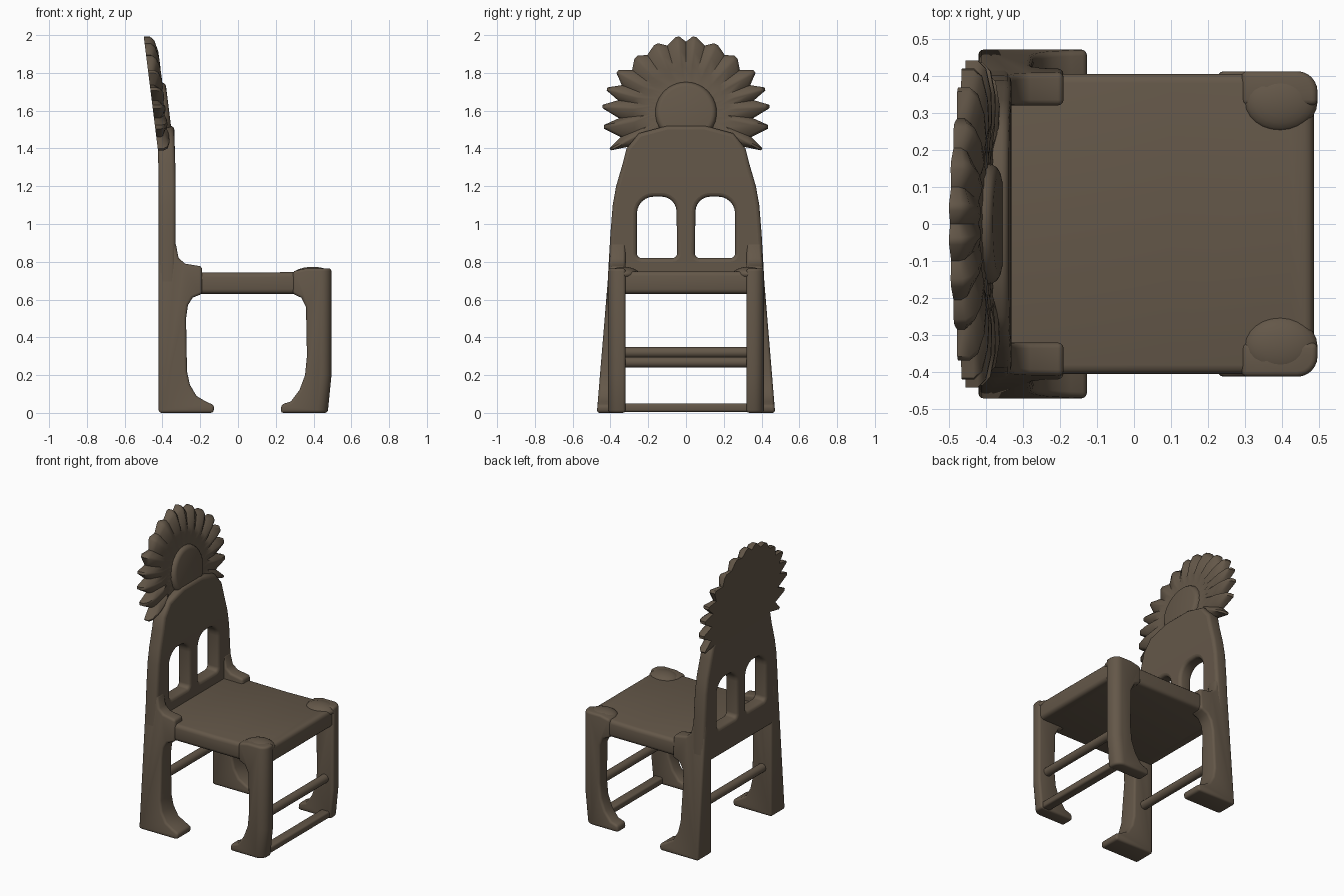
import bpy, bmesh, math
from mathutils import Matrix, Vector

if "Cube" in bpy.data.objects:
    bpy.data.objects.remove(bpy.data.objects["Cube"], do_unlink=True)

wood = bpy.data.materials.new("dark_brown_wood")
wood.use_nodes = True
wood.diffuse_color = (0.127, 0.096, 0.066, 1)
bsdf = next(n for n in wood.node_tree.nodes if n.type == 'BSDF_PRINCIPLED')
bsdf.inputs["Base Color"].default_value = wood.diffuse_color
bsdf.inputs["Roughness"].default_value = 0.8


def finish(name, data, bevel=0.0, mirror=False, angle=45):
    """Make the object, bake its modifiers, and shade it."""
    if isinstance(data, bmesh.types.BMesh):
        bmesh.ops.recalc_face_normals(data, faces=data.faces)
        mesh = bpy.data.meshes.new(name)
        data.to_mesh(mesh)
        data.free()
        data = mesh
    obj = bpy.data.objects.new(name, data)
    bpy.context.collection.objects.link(obj)
    if bevel:
        mod = obj.modifiers.new("round", 'BEVEL')
        mod.width, mod.segments, mod.limit_method = bevel, 3, 'ANGLE'
        mod.angle_limit = math.radians(40)
    if mirror:
        mod = obj.modifiers.new("mirror", 'MIRROR')
        mod.use_axis = (False, True, False)
        mod.use_mirror_merge = False
    deps = bpy.context.evaluated_depsgraph_get()
    baked = bpy.data.meshes.new_from_object(obj.evaluated_get(deps))
    obj.modifiers.clear()
    obj.data = baked
    baked.materials.clear()
    baked.materials.append(wood)
    bpy.ops.object.select_all(action='DESELECT')
    obj.select_set(True)
    bpy.context.view_layer.objects.active = obj
    bpy.ops.object.shade_smooth_by_angle(angle=math.radians(angle))
    return obj


def side_prism(profile, y0, y1):
    """Extrude an x-z profile along y."""
    bm = bmesh.new()
    face = bm.faces.new([bm.verts.new((x, y0, z)) for x, z in profile])
    ext = bmesh.ops.extrude_face_region(bm, geom=[face])
    for v in ext["geom"]:
        if isinstance(v, bmesh.types.BMVert):
            v.co.y = y1
    return bm


def round_corner(bm, test, radius):
    edges = [e for e in bm.edges if all(test(v.co) for v in e.verts)]
    bmesh.ops.bevel(bm, geom=edges, offset=radius, segments=6, profile=0.5,
                    affect='EDGES')


# Rear legs with feet and the short arms over the seat, splayed outward
rear = side_prism([(-0.42, 0), (-0.13, 0), (-0.125, 0.04), (-0.17, 0.06),
                   (-0.22, 0.09), (-0.255, 0.15), (-0.27, 0.22),
                   (-0.275, 0.5), (-0.265, 0.57), (-0.24, 0.61), (-0.19, 0.63),
                   (-0.19, 0.775), (-0.28, 0.79), (-0.315, 0.82),
                   (-0.33, 0.9), (-0.42, 0.9)], 0.32, 0.41)
for v in rear.verts:
    if v.co.y > 0.37:
        v.co.y += 0.062 * (1 - v.co.z / 0.75)
finish("rear_legs", rear, 0.015, True)

# Front legs, feet pointing backward
front = side_prism([(0.475, 0), (0.495, 0.2), (0.495, 0.765), (0.36, 0.765),
                    (0.29, 0.75), (0.29, 0.63), (0.335, 0.61), (0.36, 0.56),
                    (0.365, 0.3), (0.355, 0.2), (0.325, 0.12), (0.28, 0.06),
                    (0.23, 0.045), (0.225, 0)], 0.32, 0.412)
round_corner(front, lambda c: c.x > 0.47 and c.y > 0.4, 0.055)
finish("front_legs", front, 0.015, True)

# Rounded leg caps at the front seat corners
cap = bmesh.new()
bmesh.ops.create_uvsphere(cap, u_segments=24, v_segments=12, radius=1,
                          matrix=Matrix.Translation((0.395, 0.33, 0.735))
                          @ Matrix.Diagonal((0.1, 0.082, 0.038, 1)))
finish("front_leg_caps", cap, mirror=True)

# Seat slab
seat = side_prism([(-0.38, 0.63), (0.485, 0.63), (0.485, 0.75),
                   (0.1, 0.742), (-0.38, 0.745)], -0.405, 0.405)
round_corner(seat, lambda c: c.x > 0.48 and c.y > 0.4, 0.07)
round_corner(seat, lambda c: c.x > 0.48 and c.y < -0.4, 0.07)
finish("seat", seat, 0.025)

# Stretchers between the legs
for name, x, z in (("rear_stretcher", -0.35, 0.32),
                   ("front_stretcher", 0.43, 0.268)):
    bar = bmesh.new()
    bmesh.ops.create_cone(bar, cap_ends=True, segments=12, radius1=0.029,
                          radius2=0.029, depth=0.7,
                          matrix=Matrix.Translation((x, 0, z))
                          @ Matrix.Rotation(math.pi / 2, 4, 'X'))
    finish(name, bar)
finish("front_floor_bar",
       side_prism([(0.40, 0.005), (0.465, 0.005), (0.465, 0.05),
                   (0.40, 0.05)], -0.35, 0.35), 0.012)

# Backrest panel with two arched openings
half = [(0.418, 0.63), (0.41, 0.78), (0.4, 0.95), (0.388, 1.1), (0.37, 1.2),
        (0.335, 1.32), (0.315, 1.4), (0.25, 1.48), (0.1, 1.52)]
outline = half + [(-y, z) for y, z in reversed(half)]


def opening(side):
    pts = []
    # corner centres with radii: wide arch at the top, small at the sill
    for cy, cz, r, start in ((0.235, 0.845, 0.025, -90), (0.17, 1.055, 0.09, 0),
                             (0.13, 1.065, 0.08, 90), (0.072, 0.845, 0.025, 180)):
        for i in range(7):
            a = math.radians(start + 15 * i)
            pts.append((side * (cy + r * math.cos(a)), cz + r * math.sin(a)))
    return pts


curve = bpy.data.curves.new("backrest_outline", 'CURVE')
curve.dimensions, curve.fill_mode = '2D', 'BOTH'
curve.extrude, curve.bevel_depth, curve.bevel_resolution = 0.025, 0.02, 2
curve.offset = -0.02
for pts in (outline, opening(1), opening(-1)):
    spline = curve.splines.new('POLY')
    spline.points.add(len(pts) - 1)
    for p, (y, z) in zip(spline.points, pts):
        p.co = (y, z, 0, 1)
    spline.use_cyclic_u = True
helper = bpy.data.objects.new("backrest_outline", curve)
bpy.context.collection.objects.link(helper)
panel = bpy.data.meshes.new_from_object(
    helper.evaluated_get(bpy.context.evaluated_depsgraph_get()))
bpy.data.objects.remove(helper, do_unlink=True)
for v in panel.vertices:
    y, z, x = v.co
    v.co = (x - 0.375 - 0.03 * max(0, z - 1.25), y, z)
finish("backrest_panel", panel)

# Petal crown: tips and valleys from the top down one side, then mirrored
tips = [(0.045, 2.0), (0.16, 1.96), (0.27, 1.89), (0.375, 1.815),
        (0.435, 1.72), (0.462, 1.625), (0.455, 1.515), (0.42, 1.385)]
valleys = [(0.1, 1.945), (0.205, 1.895), (0.285, 1.815), (0.34, 1.735),
           (0.36, 1.655), (0.355, 1.56), (0.345, 1.46), (0.3, 1.41)]
side = [p for pair in zip(tips, valleys) for p in pair] + [(0.16, 1.385)]
loop = [(0, 1.965)] + side + [(0, 1.375)] + [(-y, z) for y, z in reversed(side)]
centre = Vector((0, 1.6))


def rear_x(z):
    return -0.425 - 0.075 * (z - 1.4) / 0.6


def is_tip(p):
    return (abs(p[0]), p[1]) in tips


# Each outline point is drawn out a little so tips are blunt, not needles
fine = []
for i, p in enumerate(loop):
    before, after = Vector(loop[i - 1]), Vector(loop[(i + 1) % len(loop)])
    here = Vector(p)
    if is_tip(p):
        fine += [(here.lerp(before, 0.2), 1), (here.lerp(after, 0.2), 1)]
    else:
        fine.append((here, 0))

bm = bmesh.new()
rings = []
# fraction of the outline, height of valleys, extra height of petal ridges
for f, low, ridge in ((1, 0, 0), (1, 0.02, 0.012), (0.95, 0.035, 0.018),
                      (0.8, 0.045, 0.022), (0.62, 0.058, 0.01),
                      (0.5, 0.055, 0), (0.38, 0.06, 0)):
    ring = []
    for p, tip in fine:
        y, z = centre + (p - centre) * f
        ring.append(bm.verts.new((rear_x(z) + low + ridge * tip, y, z)))
    rings.append(ring)
n = len(fine)
for a, b in zip(rings, rings[1:]):
    for i in range(n):
        j = (i + 1) % n
        bm.faces.new((a[i], a[j], b[j], b[i]))
bm.faces.new(rings[-1])
bm.faces.new(list(reversed(rings[0])))
finish("petal_crown", bm, angle=50)

# Round flower centre, tilted with the crown
disc = bmesh.new()
bmesh.ops.create_cone(disc, cap_ends=True, segments=40, radius1=0.172,
                      radius2=0.155, depth=0.06,
                      matrix=Matrix.Translation((rear_x(1.59) + 0.055, 0, 1.59))
                      @ Matrix.Rotation(math.pi / 2 - math.atan(0.125), 4, 'Y'))
finish("flower_centre", disc, 0.02)
